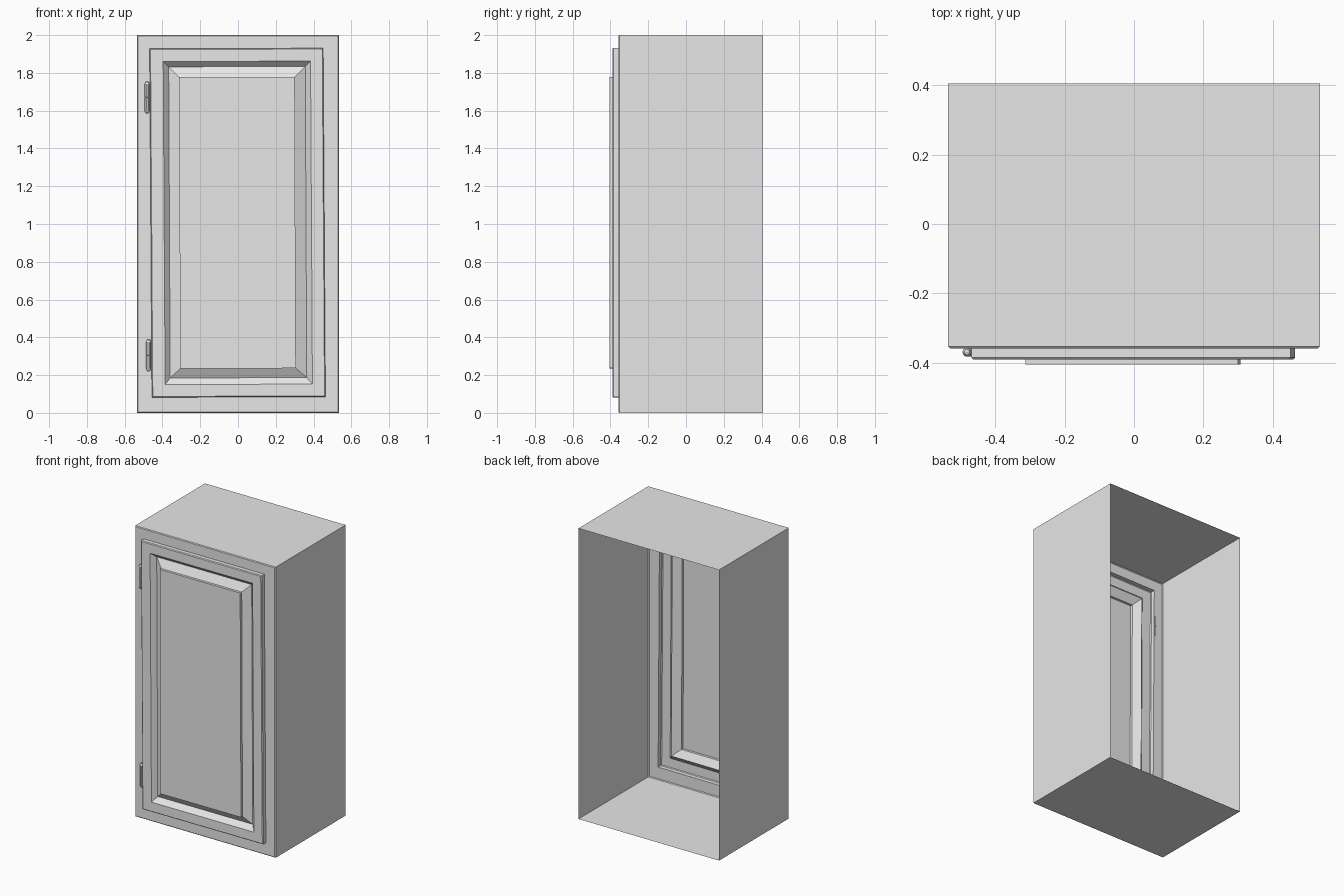
import bpy, bmesh, math

cube = bpy.data.objects.get("Cube")
if cube:
    bpy.data.objects.remove(cube, do_unlink=True)

grey = bpy.data.materials.new("painted_grey")
grey.use_nodes = True
colour = (0.8, 0.8, 0.8, 1)
grey.diffuse_color = colour
grey.node_tree.nodes["Principled BSDF"].inputs["Base Color"].default_value = colour


def finish(bm, name):
    mesh = bpy.data.meshes.new(name)
    bm.to_mesh(mesh)
    bm.free()
    mesh.materials.append(grey)
    ob = bpy.data.objects.new(name, mesh)
    bpy.context.collection.objects.link(ob)
    return ob


def quad(left, right, bottom, top, skew=0.0):
    """Corners clockwise from top left; skew leans the sides."""
    return [(left - skew, top), (right - skew, top + skew / 2),
            (right + skew, bottom + skew / 2), (left + skew, bottom)]


def shell(name, loops, cap=False):
    """Sheet of nested four-corner loops, each with its own depth."""
    bm = bmesh.new()
    rings = [[bm.verts.new((x, y, z)) for x, z in corners] for corners, y in loops]
    for a, b in zip(rings, rings[1:]):
        for i in range(4):
            j = (i + 1) % 4
            bm.faces.new((a[i], b[i], b[j], a[j]))
    if cap:
        bm.faces.new(reversed(rings[-1]))
    return finish(bm, name)


# Open-backed case with a chamfered face frame around the door opening
opening = quad(-0.462, 0.457, 0.082, 1.928, 0.006)
shell("cabinet_case", [
    (quad(-0.535, 0.535, 0, 2), 0.405),
    (quad(-0.535, 0.535, 0, 2), -0.353),
    (quad(-0.53, 0.53, 0.005, 1.995), -0.358),
    (opening, -0.358),
])

# Door sheet: edge, moulded groove and raised centre panel
shell("cabinet_door", [
    (opening, -0.358),
    (opening, -0.385),
    (quad(-0.457, 0.452, 0.087, 1.923, 0.006), -0.39),
    (quad(-0.391, 0.389, 0.15, 1.86, 0.005), -0.39),
    (quad(-0.363, 0.36, 0.185, 1.832, 0.004), -0.36),
    (quad(-0.309, 0.303, 0.235, 1.777, 0.003), -0.388),
    (quad(-0.309, 0.303, 0.235, 1.777, 0.003), -0.405),
], cap=True)


# Hinge barrels: two knuckles with rounded ends and a fine joint between
def hinge(name, x, z):
    profile = [(0, -0.085), (0.008, -0.082), (0.013, -0.07), (0.013, -0.002),
               (0.011, 0), (0.013, 0.002), (0.013, 0.07), (0.008, 0.082), (0, 0.085)]
    bm = bmesh.new()
    verts = [bm.verts.new((x + r, -0.369, z + h)) for r, h in profile]
    edges = [bm.edges.new(pair) for pair in zip(verts, verts[1:])]
    bmesh.ops.spin(bm, geom=verts + edges, cent=(x, -0.369, z), axis=(0, 0, 1),
                   angle=math.tau, steps=10)
    bmesh.ops.remove_doubles(bm, verts=bm.verts, dist=0.0005)
    bmesh.ops.recalc_face_normals(bm, faces=bm.faces)
    finish(bm, name)


hinge("upper_hinge", -0.481, 1.67)
hinge("lower_hinge", -0.473, 0.305)
